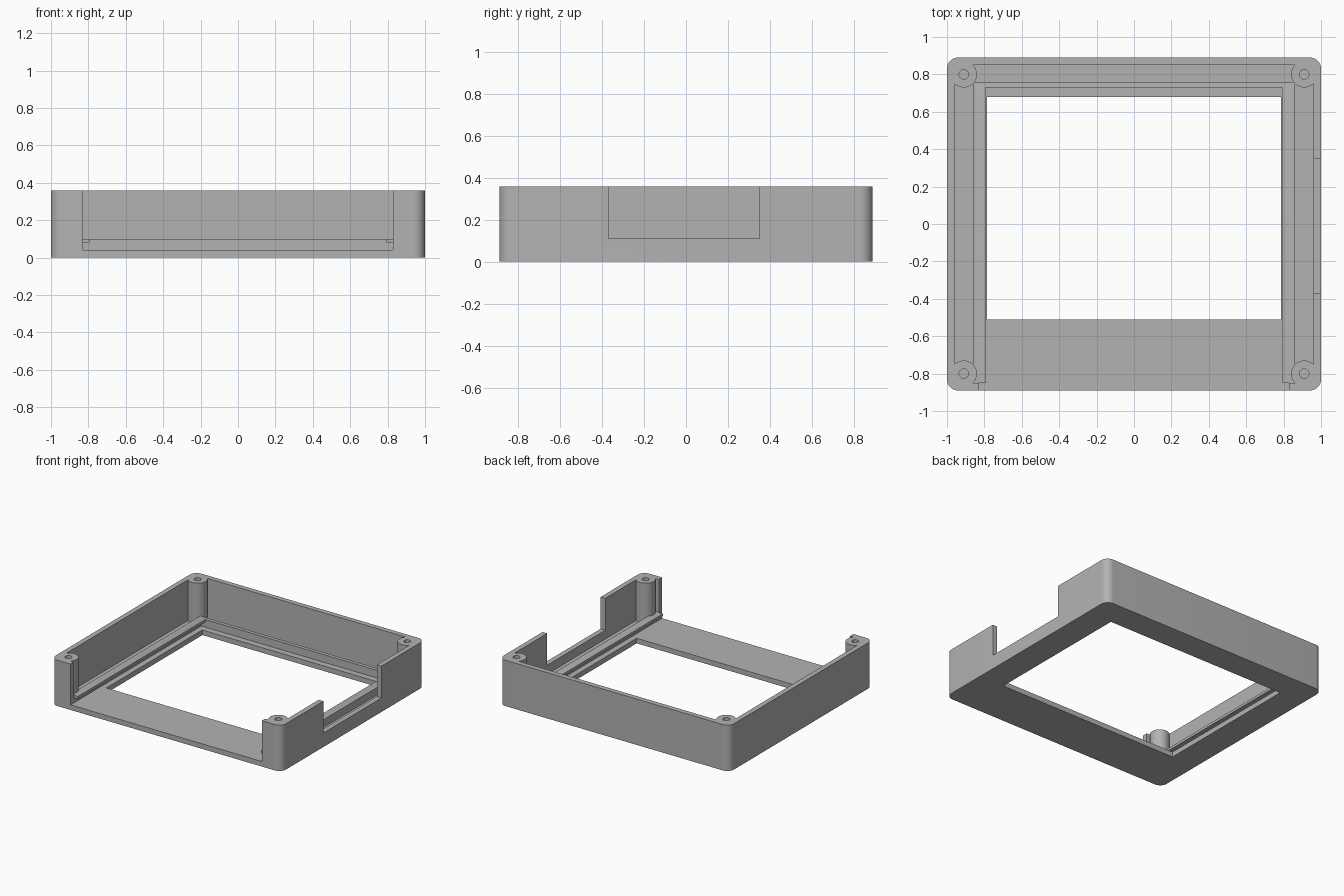
import bpy
import bmesh
from mathutils import Matrix, Vector

cube = bpy.data.objects.get("Cube")
if cube:
    bpy.data.objects.remove(cube, do_unlink=True)

# Main dimensions
HX, HY, HEIGHT = 1.0, 0.89, 0.36
WALL, FLOOR, LEDGE = 0.04, 0.04, 0.10
OVER = 0.2

grey = bpy.data.materials.new("plain grey")
grey.use_nodes = True
colour = (0.45, 0.45, 0.45, 1)
grey.diffuse_color = colour
grey.node_tree.nodes["Principled BSDF"].inputs["Base Color"].default_value = colour


def finish(bm, name):
    mesh = bpy.data.meshes.new(name)
    bm.to_mesh(mesh)
    bm.free()
    mesh.materials.append(grey)
    obj = bpy.data.objects.new(name, mesh)
    bpy.context.collection.objects.link(obj)
    return obj


def box(name, xs, ys, zs, radius=0):
    lo, hi = (Vector(p) for p in zip(xs, ys, zs))
    bm = bmesh.new()
    place = Matrix.Translation((lo + hi) / 2) @ Matrix.Diagonal((*(hi - lo), 1))
    bmesh.ops.create_cube(bm, size=1, matrix=place)
    if radius:
        upright = [e for e in bm.edges
                   if abs(e.verts[0].co.z - e.verts[1].co.z) > 0.01]
        bmesh.ops.bevel(bm, geom=upright, offset=radius, segments=10,
                        profile=0.5, affect='EDGES')
    return finish(bm, name)


def cylinder(name, x, y, zs, radius):
    bm = bmesh.new()
    bmesh.ops.create_cone(bm, cap_ends=True, segments=48,
                          radius1=radius, radius2=radius, depth=zs[1] - zs[0],
                          matrix=Matrix.Translation((x, y, sum(zs) / 2)))
    return finish(bm, name)


def combine(target, tool, operation):
    """Apply a boolean, then discard the tool."""
    mod = target.modifiers.new("combine", 'BOOLEAN')
    mod.operation = operation
    mod.solver = 'EXACT'
    mod.object = tool
    graph = bpy.context.evaluated_depsgraph_get()
    mesh = bpy.data.meshes.new_from_object(target.evaluated_get(graph))
    target.modifiers.clear()
    target.data = mesh
    bpy.data.objects.remove(tool, do_unlink=True)


# Tray: rounded block with hollow, floor window, open front and side notch
body = box("case_body", (-HX, HX), (-HY, HY), (0, HEIGHT), 0.06)
above = HEIGHT + OVER
cuts = [
    box("cavity", (WALL - HX, HX - WALL), (WALL - HY, HY - WALL), (FLOOR, above)),
    box("window", (-0.785, 0.785), (-0.51, 0.68), (-OVER, OVER)),
    box("front_opening", (-0.83, 0.83), (-HY - OVER, -0.8), (FLOOR, above)),
    box("side_notch", (HX - 0.08, HX + OVER), (-0.37, 0.35), (0.11, above)),
]
for cut in cuts:
    combine(body, cut, 'DIFFERENCE')

# Panel slot: back stop, two side rails and their overhanging lips
sunk = FLOOR / 2
combine(body, box("back_stop", (-0.86, 0.86), (0.73, 0.76), (sunk, LEDGE)), 'UNION')
for side in (-1, 1):
    rail = sorted((side * 0.83, side * 0.86))
    lip = sorted((side * 0.795, side * 0.845))
    combine(body, box("rail", rail, (-0.86, 0.75), (sunk, LEDGE)), 'UNION')
    combine(body, box("lip", lip, (-0.85, 0.745), (0.08, LEDGE)), 'UNION')

# Corner screw posts with blind holes
for x in (-0.91, 0.91):
    for y in (-0.8, 0.8):
        combine(body, cylinder("post", x, y, (sunk, HEIGHT), 0.07), 'UNION')
        combine(body, cylinder("hole", x, y, (0.06, above), 0.025), 'DIFFERENCE')

bpy.ops.object.select_all(action='DESELECT')
body.select_set(True)
bpy.context.view_layer.objects.active = body
bpy.ops.object.shade_smooth_by_angle()
